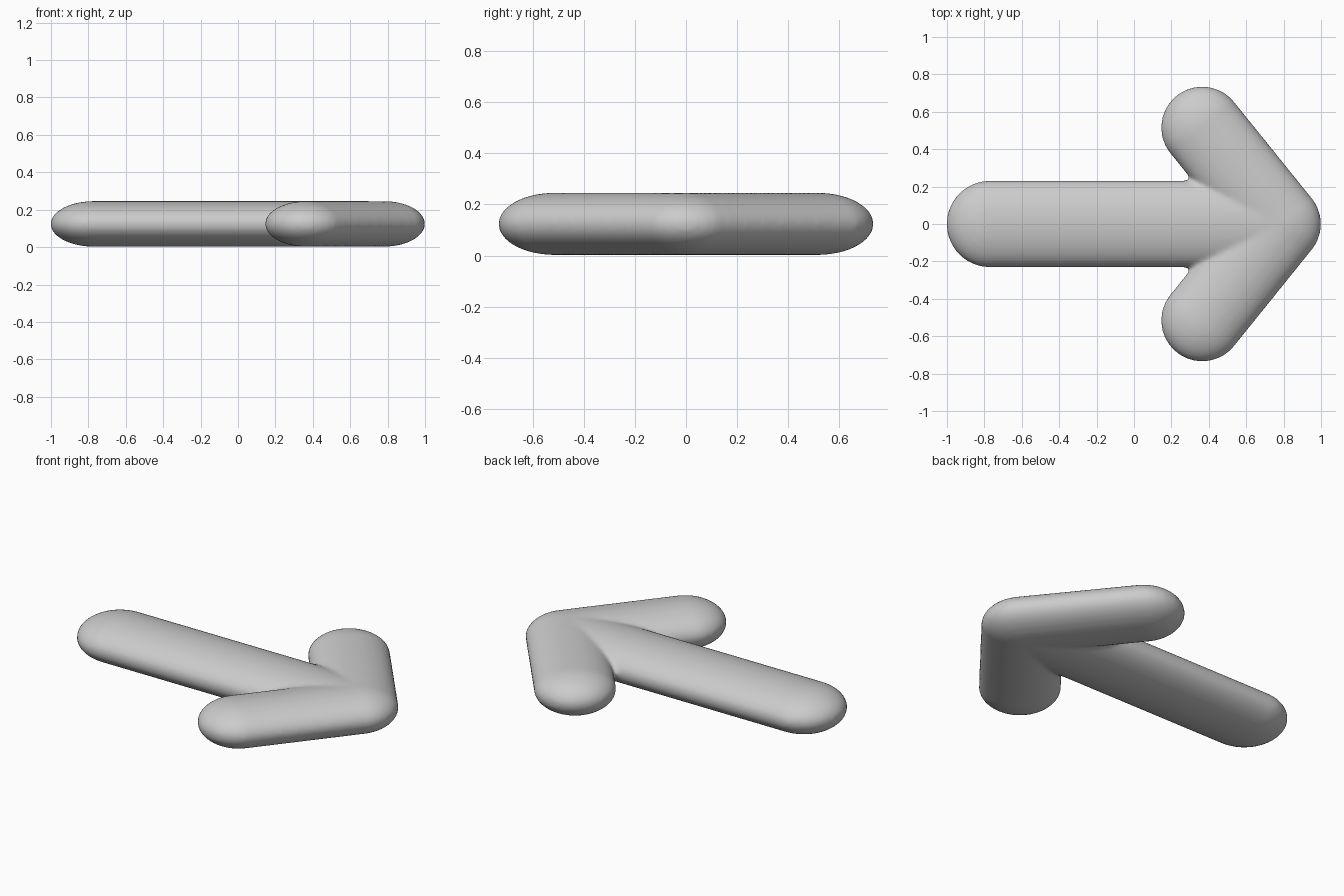
import bpy, bmesh, math
from mathutils import Vector, Matrix

if "Cube" in bpy.data.objects:
    bpy.data.objects.remove(bpy.data.objects["Cube"])

R, RZ, ZC = 0.228, 0.122, 0.124
bm = bmesh.new()


def capsule(a, b, r):
    """Flattened capsule running from a to b in the ground plane."""
    a, b = Vector(a), Vector(b)
    d = b - a
    res = bmesh.ops.create_uvsphere(bm, u_segments=40, v_segments=31, radius=1)
    turn = Matrix.Rotation(math.atan2(d.y, d.x), 4, 'Z')
    for v in res['verts']:
        # sphere axis (z) becomes the capsule's long axis
        x = v.co.z * r + (d.length if v.co.z > 0 else 0)
        p = turn @ Vector((x, v.co.x * r, v.co.y * RZ))
        v.co = p + Vector((a.x, a.y, ZC))


# Shaft
capsule((-0.77, 0), (0.7, 0), R + 0.004)
# Two swept-back head arms meeting at the tip
for s in (1, -1):
    capsule((0.365, 0.515 * s), (0.78, 0), 0.22)

bmesh.ops.recalc_face_normals(bm, faces=bm.faces)
mesh = bpy.data.meshes.new("arrow")
bm.to_mesh(mesh)
bm.free()
arrow = bpy.data.objects.new("arrow", mesh)
bpy.context.collection.objects.link(arrow)

# Fuse the three limbs into one skin with softened joints
fuse = arrow.modifiers.new("fuse", 'REMESH')
fuse.mode = 'VOXEL'
fuse.voxel_size = 0.014
fuse.use_smooth_shade = True
soft = arrow.modifiers.new("soften", 'SMOOTH')
soft.factor = 0.5
soft.iterations = 5
